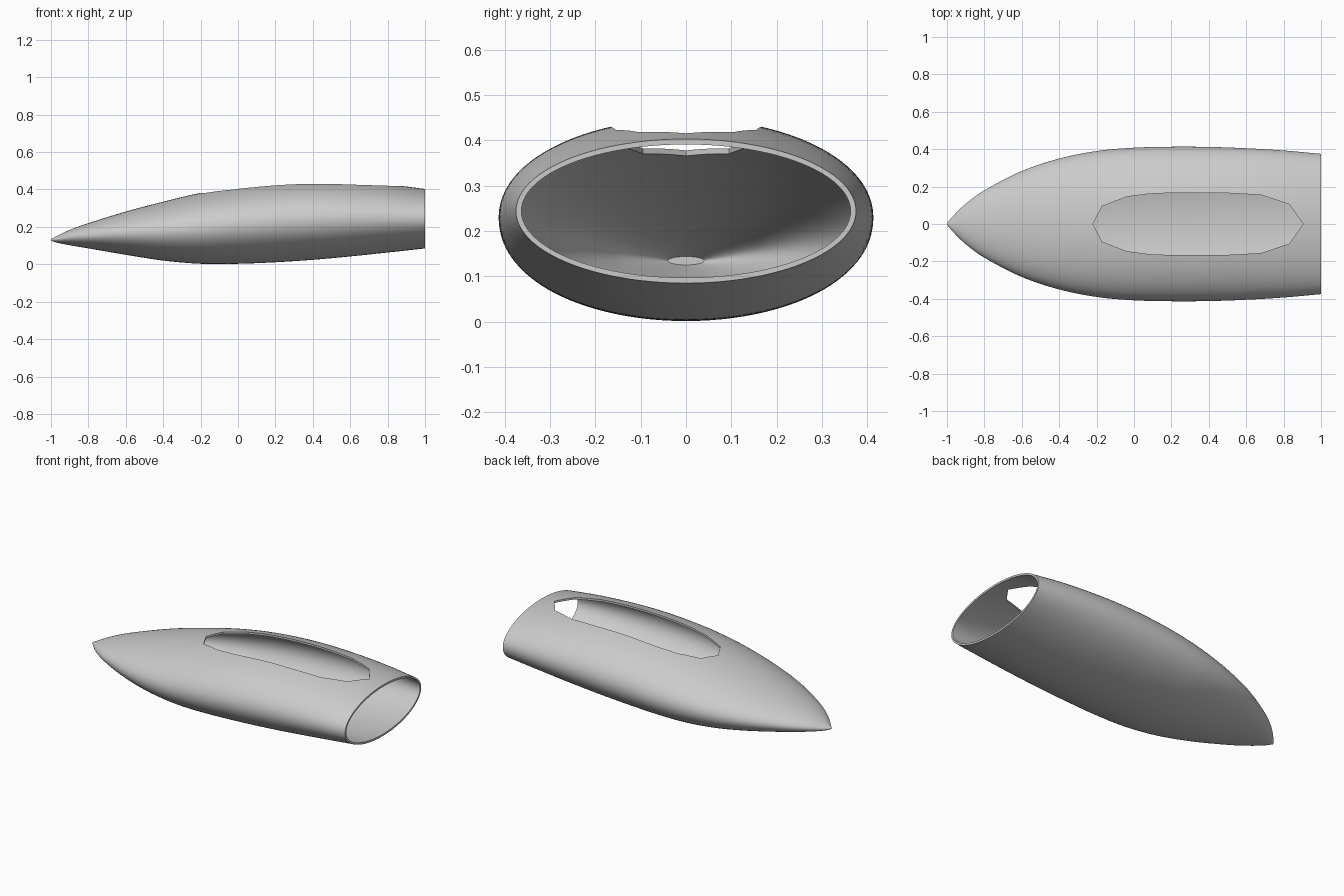
import bpy, bmesh, math

if "Cube" in bpy.data.objects:
    bpy.data.objects.remove(bpy.data.objects["Cube"], do_unlink=True)

WALL = 0.012
SIDES = 96
STEPS = 6

# Stations from nose to stern: x, half width, bottom z, top z
STATIONS = [
    (-1.0, 0.004, 0.127, 0.135), (-0.97, 0.04, 0.116, 0.15),
    (-0.9, 0.108, 0.102, 0.184), (-0.8, 0.18, 0.085, 0.22),
    (-0.6, 0.283, 0.051, 0.282), (-0.4, 0.35, 0.02, 0.335),
    (-0.2, 0.39, 0.003, 0.382), (0.0, 0.408, 0.003, 0.418),
    (0.2, 0.413, 0.011, 0.44), (0.4, 0.412, 0.024, 0.448),
    (0.6, 0.405, 0.042, 0.443), (0.8, 0.393, 0.063, 0.428),
    (1.0, 0.375, 0.085, 0.403),
]

# Half outline of the cockpit opening: x, half width
OPENING = [(-0.22, 0), (-0.17, 0.095), (-0.04, 0.145), (0.08, 0.161), (0.17, 0.165),
           (0.5, 0.165), (0.68, 0.155), (0.83, 0.105), (0.905, 0)]


def slope(i, k):
    a, b = STATIONS[max(i - 1, 0)], STATIONS[min(i + 1, len(STATIONS) - 1)]
    return (b[k] - a[k]) / (b[0] - a[0])


def smooth_stations():
    """Hermite interpolation between the stations."""
    rows = []
    for i in range(len(STATIONS) - 1):
        p, q = STATIONS[i], STATIONS[i + 1]
        h = q[0] - p[0]
        for s in range(STEPS):
            t = s / STEPS
            u = t * t * (3 - 2 * t)
            row = [p[0] + h * t]
            for k in (1, 2, 3):
                row.append(p[k] + (q[k] - p[k]) * u
                           + h * t * (1 - t) * ((1 - t) * slope(i, k) - t * slope(i + 1, k)))
            rows.append(row)
    rows.append(list(STATIONS[-1]))
    return rows


def add_object(name, bm):
    bmesh.ops.recalc_face_normals(bm, faces=bm.faces)
    mesh = bpy.data.meshes.new(name)
    bm.to_mesh(mesh)
    bm.free()
    obj = bpy.data.objects.new(name, mesh)
    bpy.context.collection.objects.link(obj)
    return obj


def ring(bm, x, half_w, low, high):
    mid, half_h = (low + high) / 2, (high - low) / 2
    angles = [math.tau * i / SIDES for i in range(SIDES)]
    return [bm.verts.new((x, half_w * math.cos(a), mid + half_h * math.sin(a))) for a in angles]


# Hull shell: outer skin nose to stern, then inner skin back to the nose
outer = smooth_stations()
inner = [(x, w - WALL, lo + WALL, hi - WALL) for x, w, lo, hi in reversed(outer)
         if hi - lo > 3 * WALL]
bm = bmesh.new()
rings = [ring(bm, *row) for row in outer + inner]
for a, b in zip(rings, rings[1:]):
    for i in range(SIDES):
        j = (i + 1) % SIDES
        bm.faces.new((a[i], a[j], b[j], b[i]))
bm.faces.new(rings[0])
bm.faces.new(rings[-1])
hull = add_object("hull_shell", bm)

grey = bpy.data.materials.new("light grey")
grey.use_nodes = True
colour = (0.6, 0.6, 0.6, 1)
grey.diffuse_color = colour
grey.node_tree.nodes["Principled BSDF"].inputs["Base Color"].default_value = colour
hull.data.materials.append(grey)

# Cockpit opening cut straight down through the upper skin
bm = bmesh.new()
outline = OPENING + [(x, -y) for x, y in reversed(OPENING[1:-1])]
base = bm.faces.new([bm.verts.new((x, y, 0.25)) for x, y in outline])
top = bmesh.ops.extrude_face_region(bm, geom=[base])["geom"]
bmesh.ops.translate(bm, vec=(0, 0, 0.5), verts=[v for v in top if isinstance(v, bmesh.types.BMVert)])
cutter = add_object("cockpit_cutter", bm)
cutter.hide_render = True

cut = hull.modifiers.new("cockpit_opening", "BOOLEAN")
cut.operation = "DIFFERENCE"
cut.solver = "EXACT"
cut.object = cutter
bpy.ops.object.select_all(action="DESELECT")
bpy.context.view_layer.objects.active = hull
hull.select_set(True)
bpy.ops.object.modifier_apply(modifier=cut.name)
bpy.data.objects.remove(cutter, do_unlink=True)
bpy.ops.object.shade_smooth_by_angle(angle=math.radians(35))
